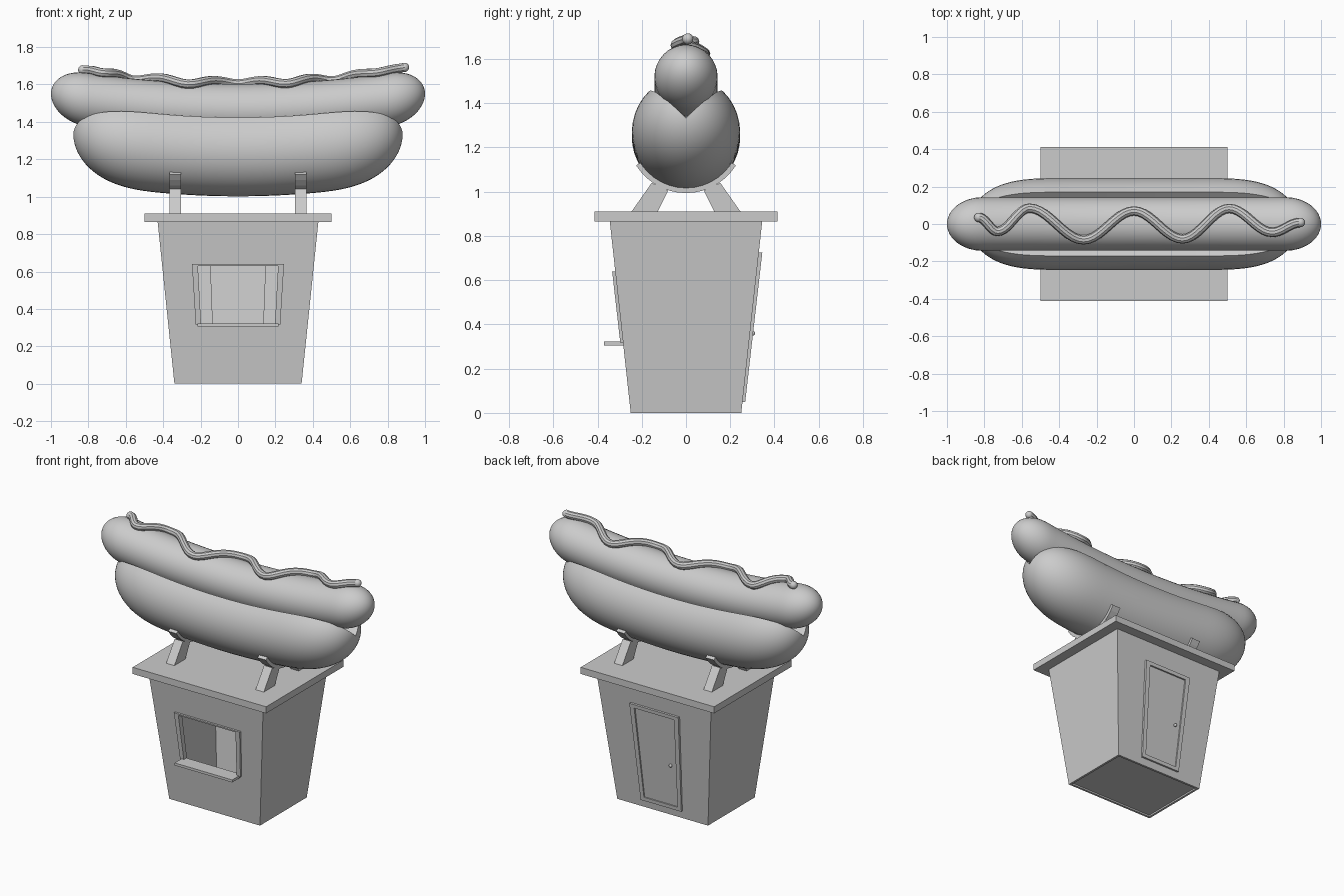
import bpy, bmesh, math
from mathutils import Vector

if "Cube" in bpy.data.objects:
    bpy.data.objects.remove(bpy.data.objects["Cube"], do_unlink=True)

# One plain grey for the whole stand
grey = bpy.data.materials.new("plain_grey")
grey.use_nodes = True
COLOUR = (0.6, 0.6, 0.6, 1)
grey.diffuse_color = COLOUR
grey.node_tree.nodes["Principled BSDF"].inputs["Base Color"].default_value = COLOUR


def finish(name, bm, smooth=False):
    bmesh.ops.recalc_face_normals(bm, faces=bm.faces)
    mesh = bpy.data.meshes.new(name)
    bm.to_mesh(mesh)
    bm.free()
    ob = bpy.data.objects.new(name, mesh)
    bpy.context.collection.objects.link(ob)
    mesh.materials.append(grey)
    if smooth:
        select(ob)
        bpy.ops.object.shade_smooth_by_angle(angle=math.radians(35))
    return ob


def select(ob):
    bpy.ops.object.select_all(action='DESELECT')
    ob.select_set(True)
    bpy.context.view_layer.objects.active = ob


def flare(co):
    """Walls lean outwards towards the roof."""
    t = co.z / 0.87
    return Vector((co.x * (1 + 0.265 * t), co.y * (1 + 0.38 * t), co.z))


def box(name, xs, ys, zs, flared=True):
    bm = bmesh.new()
    bmesh.ops.create_cube(bm, size=1)
    for v in bm.verts:
        co = Vector([r[0] if c < 0 else r[1] for r, c in zip((xs, ys, zs), v.co)])
        v.co = flare(co) if flared else co
    return finish(name, bm)


def cut(ob, cutter):
    mod = ob.modifiers.new("cut", 'BOOLEAN')
    mod.operation, mod.solver, mod.object = 'DIFFERENCE', 'EXACT', cutter
    select(ob)
    bpy.ops.object.modifier_apply(modifier=mod.name)
    bpy.data.objects.remove(cutter, do_unlink=True)


def sym(v):
    return (-v, v)


# Hollow booth with a recessed base, a window opening and a doorway
booth = box("booth_walls", sym(0.34), sym(0.25), (0, 0.87))
cut(booth, box("room", sym(0.322), sym(0.232), (0.03, 0.86)))
cut(booth, box("base_recess", sym(0.325), sym(0.235), (-0.05, 0.012)))
cut(booth, box("window_hole", sym(0.19), (-0.4, -0.1), (0.315, 0.632)))
cut(booth, box("door_hole", sym(0.14), (0.1, 0.4), (0.06, 0.715)))

# Window surround and counter
window = box("window_frame", sym(0.206), (-0.261, -0.232), (0.315, 0.64))
cut(window, box("pane_gap", sym(0.18), (-0.4, -0.1), (0.2, 0.63)))
box("window_counter", sym(0.216), (-0.37, -0.27), (0.305, 0.322), False)

# Back door
door = box("door_frame", sym(0.15), (0.23, 0.262), (0.05, 0.725))
cut(door, box("door_gap", sym(0.123), (0.1, 0.4), (0.075, 0.70)))
box("door_panel", sym(0.13), (0.238, 0.254), (0.07, 0.705))
bm = bmesh.new()
bmesh.ops.create_uvsphere(bm, u_segments=12, v_segments=8, radius=0.011)
bmesh.ops.translate(bm, verts=bm.verts, vec=(-0.095, 0.302, 0.36))
finish("door_knob", bm, True)

# Roof slab
box("roof_slab", sym(0.5), sym(0.413), (0.865, 0.91), False)


# Cradles carrying the bun
def prism(name, profile, x, half):
    bm = bmesh.new()
    face = bm.faces.new([bm.verts.new((x - half, y, z)) for y, z in profile])
    ext = bmesh.ops.extrude_face_region(bm, geom=[face])["geom"]
    moved = [g for g in ext if isinstance(g, bmesh.types.BMVert)]
    bmesh.ops.translate(bm, verts=moved, vec=(2 * half, 0, 0))
    finish(name, bm)


def arc(radius, start, end, n):
    steps = [math.radians(start + (end - start) * i / n) for i in range(n + 1)]
    return [(radius * math.cos(a), radius * math.sin(a)) for a in steps]


band = arc(0.266, -32, -148, 14) + arc(0.24, -148, -32, 14)
band = [(y, z + 1.26) for y, z in band]
leg = [(0.13, 0.905), (0.25, 0.905), (0.155, 1.04), (0.08, 1.005)]
for side, x in (("left", 0.335), ("right", -0.335)):
    prism(side + "_cradle_band", band, x, 0.031)
    prism(side + "_cradle_back_leg", leg, x, 0.031)
    prism(side + "_cradle_front_leg", [(-y, z) for y, z in leg], x, 0.031)


# Long rounded shapes swept along a gentle upward bow
def loft(name, section, length, cap_start, power, base, bow, n=56):
    bm = bmesh.new()
    rings = []
    for i in range(n + 1):
        x = length * math.sin(math.pi * (i / n - 0.5))
        t = max(0, (abs(x) - cap_start) / (length - cap_start))
        s = math.sqrt(max(0, 1 - t ** power))
        zc = base + bow * x * x
        rings.append([bm.verts.new((x, y * s, zc + z * s)) for y, z in section])
    m = len(section)
    for a, b in zip(rings, rings[1:]):
        for j in range(m):
            k = (j + 1) % m
            bm.faces.new((a[j], a[k], b[k], b[j]))
    bmesh.ops.remove_doubles(bm, verts=bm.verts, dist=0.0002)
    return finish(name, bm, True)


bun_section = arc(0.245, 46, -226, 30) + [(0, 0.03)]
loft("bun", bun_section, 0.88, 0.4, 3, 1.247, 0.11)
loft("sausage", arc(0.143, 0, 348.75, 31), 1.0, 0.81, 2, 1.46, 0.09)

# Wavy sauce line lying on the sausage
wave = [(-0.83, 0.035), (-0.73, -0.04), (-0.56, 0.085), (-0.27, -0.085),
        (0, 0.07), (0.26, -0.08), (0.51, 0.083), (0.74, -0.045), (0.89, 0.008)]
curve = bpy.data.curves.new("sauce_path", 'CURVE')
curve.dimensions = '3D'
curve.bevel_depth, curve.bevel_resolution = 0.025, 3
points = []
for (x0, y0), (x1, y1) in zip(wave, wave[1:]):
    for i in range(10):
        t = i / 10
        ease = (1 - math.cos(math.pi * t)) / 2
        points.append((x0 + (x1 - x0) * t, y0 + (y1 - y0) * ease))
points.append(wave[-1])
points = [(x, y, 1.46 + 0.09 * x * x + math.sqrt(0.16 ** 2 - y * y)) for x, y in points]
spline = curve.splines.new('POLY')
spline.points.add(len(points) - 1)
for p, co in zip(spline.points, points):
    p.co = (*co, 1)
sauce = bpy.data.objects.new("sauce_line", curve)
bpy.context.collection.objects.link(sauce)
curve.materials.append(grey)
select(sauce)
bpy.ops.object.convert(target='MESH')
bpy.ops.object.shade_smooth_by_angle(angle=math.radians(35))
for name, end in (("right", points[0]), ("left", points[-1])):
    bm = bmesh.new()
    bmesh.ops.create_uvsphere(bm, u_segments=16, v_segments=10, radius=0.025)
    bmesh.ops.translate(bm, verts=bm.verts, vec=end)
    finish(name + "_sauce_tip", bm, True)
